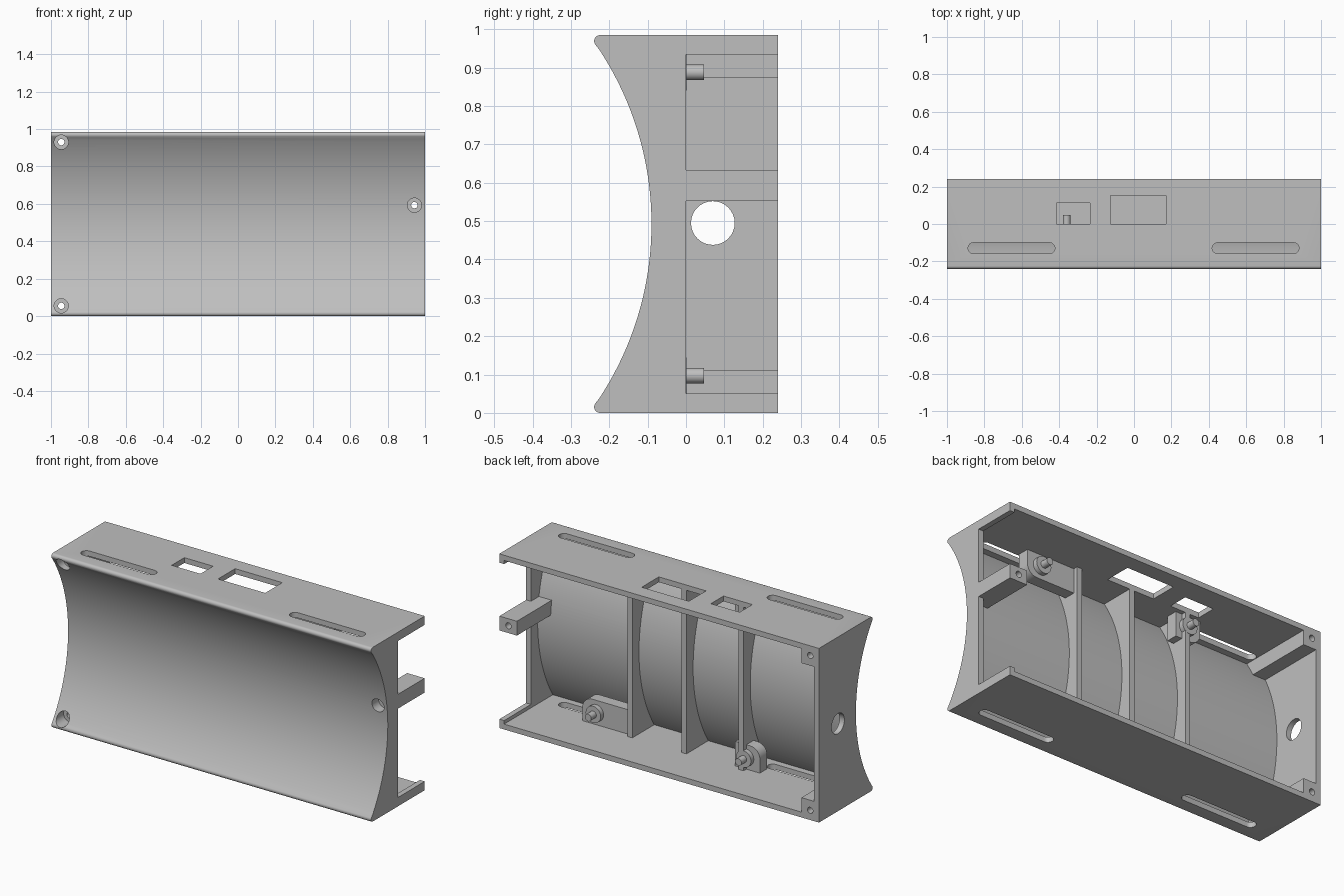
import bpy, bmesh
from math import sin, cos, pi, sqrt, radians

if "Cube" in bpy.data.objects:
    bpy.data.objects.remove(bpy.data.objects["Cube"], do_unlink=True)

H, MID, BACK, WALL = 0.985, 0.4925, 0.24, 0.03
ARC_Y, ARC_R, TIP = -0.917, 0.827, 0.0155

grey = bpy.data.materials.new("plain grey")
grey.use_nodes = True
grey.diffuse_color = (0.52, 0.52, 0.52, 1)
grey.node_tree.nodes["Principled BSDF"].inputs["Base Color"].default_value = (0.52, 0.52, 0.52, 1)


def prism(name, pts, axis, a, b):
    """Extrude a 2D outline along an axis from a to b."""
    place = {"x": lambda u, v, w: (w, u, v),
             "y": lambda u, v, w: (u, w, v),
             "z": lambda u, v, w: (u, v, w)}[axis]
    bm = bmesh.new()
    lo = [bm.verts.new(place(u, v, a)) for u, v in pts]
    hi = [bm.verts.new(place(u, v, b)) for u, v in pts]
    bm.faces.new(lo)
    bm.faces.new(hi)
    for i in range(len(pts)):
        j = (i + 1) % len(pts)
        bm.faces.new((lo[i], lo[j], hi[j], hi[i]))
    bmesh.ops.recalc_face_normals(bm, faces=bm.faces)
    me = bpy.data.meshes.new(name)
    bm.to_mesh(me)
    bm.free()
    me.materials.append(grey)
    ob = bpy.data.objects.new(name, me)
    bpy.context.collection.objects.link(ob)
    return ob


def rect(u0, u1, v0, v1):
    return [(u0, v0), (u1, v0), (u1, v1), (u0, v1)]


def stadium(u, v, r, half=0.0, n=16):
    """Circle, or a rounded slot when half is above zero."""
    pts = []
    for side in (0, 1):
        for i in range(n + (half > 0)):
            t = -pi / 2 + pi * (side + i / n)
            pts.append((u + (half if side == 0 else -half) + r * cos(t), v + r * sin(t)))
    return pts


def arc(z0, z1, off, n):
    """Concave front curve, pushed inward by off."""
    zs = [z0 + (z1 - z0) * i / n for i in range(n + 1)]
    return [(ARC_Y + sqrt((ARC_R + off) ** 2 - (z - MID) ** 2), z) for z in zs]


def section(z0, z1, off, back, n=48):
    return arc(z0, z1, off, n) + [(back, z1), (back, z0)]


def cut(ob, cutters):
    bpy.context.view_layer.objects.active = ob
    for c in cutters:
        m = ob.modifiers.new(c.name, "BOOLEAN")
        m.operation, m.solver, m.object = "DIFFERENCE", "EXACT", c
        bpy.ops.object.modifier_apply(modifier=m.name)


# Outer outline with rounded front lips
end = radians(214.6)
tip = [(-0.224 + TIP * cos(t), H - TIP + TIP * sin(t))
       for t in [end + (pi / 2 - end) * i / 8 for i in range(9)]]
z_tip = tip[0][1]
curve = arc(H - z_tip, z_tip, 0, 64)[1:-1]
outline = [(y, H - z) for y, z in reversed(tip)] + curve + tip + [(BACK, H), (BACK, 0)]
housing = prism("housing", outline, "x", -1, 1)

# Cavity, open end, cable hole, slots and top windows
cutters = [
    prism("cavity", section(WALL, H - WALL, WALL, 0.4), "x", WALL - 1, 1 - WALL),
    prism("open_end", rect(0, 0.4, 0.05, H - 0.05), "x", 0.9, 1.1),
    prism("cable_hole", stadium(0.07, 0.495, 0.057), "x", -1.1, -0.9),
    prism("small_window", rect(-0.415, -0.235, 0, 0.113), "z", 0.9, 1.1),
    prism("large_window", rect(-0.125, 0.17, 0, 0.153), "z", 0.9, 1.1),
]
for x in (-0.655, 0.65):
    for z0, z1 in ((-0.1, 0.045), (0.94, 1.1)):
        cutters.append(prism("slot", stadium(x, -0.129, 0.029, 0.203), "z", z0, z1))

# Stepped screw holes
holes = []
for x, z in ((-0.945, 0.93), (-0.945, H - 0.93), (0.943, 0.593)):
    front = arc(z, z + 0.01, 0, 1)[0][0]
    holes.append(prism("screw_hole", stadium(x, z, 0.017), "y", -0.5, 0.5))
    holes.append(prism("counterbore", stadium(x, z, 0.038), "y", -0.5, front + 0.06))
cut(housing, cutters + holes)

# Screw columns
inner = WALL - 1
columns = [
    prism("upper_column", section(0.873, H - WALL, 0.015, BACK, 8), "x", inner, -0.89),
    prism("lower_column", section(WALL, H - 0.873, 0.015, BACK, 8), "x", inner, -0.89),
    prism("side_column", section(0.552, 0.633, 0.015, BACK, 8), "x", 0.89, 0.9995),
]
for c in columns:
    cut(c, holes)

# Curved ribs behind the front
for x in (0.351, 0.0125, -0.345):
    prism("rib", section(0.015, H - 0.015, 0.015, 0), "x", x - 0.015, x + 0.015)

# Mounting tabs with boss and peg, mirrored top and bottom
for x, x_in, s in ((0.58, 0.355, 1), (-0.36, -0.29, -1)):
    x_out, top, r = x + s * 0.085, 0.168, 0.06
    tab = [(x_in, 0.02), (x_out, 0.02)]
    for i in range(9):
        t = pi / 2 * i / 8
        tab.append((x_out - s * r * (1 - cos(t)), top - r * (1 - sin(t))))
    tab.append((x_in, top))
    for flip in (False, True):
        pts = [(u, H - v) for u, v in tab] if flip else tab
        z = H - 0.097 if flip else 0.097
        prism("mount_tab", pts, "y", -0.09, -0.025)
        prism("mount_boss", stadium(x, z, 0.047), "y", -0.03, 0.001)
        prism("mount_peg", stadium(x, z, 0.02), "y", -0.01, 0.047)

# Remove helpers and shade
for c in cutters + holes:
    bpy.data.objects.remove(c, do_unlink=True)
bpy.ops.object.select_all(action="DESELECT")
for ob in bpy.context.collection.objects:
    if ob.type == "MESH":
        ob.select_set(True)
        bpy.context.view_layer.objects.active = ob
bpy.ops.object.shade_smooth_by_angle(angle=radians(30))
